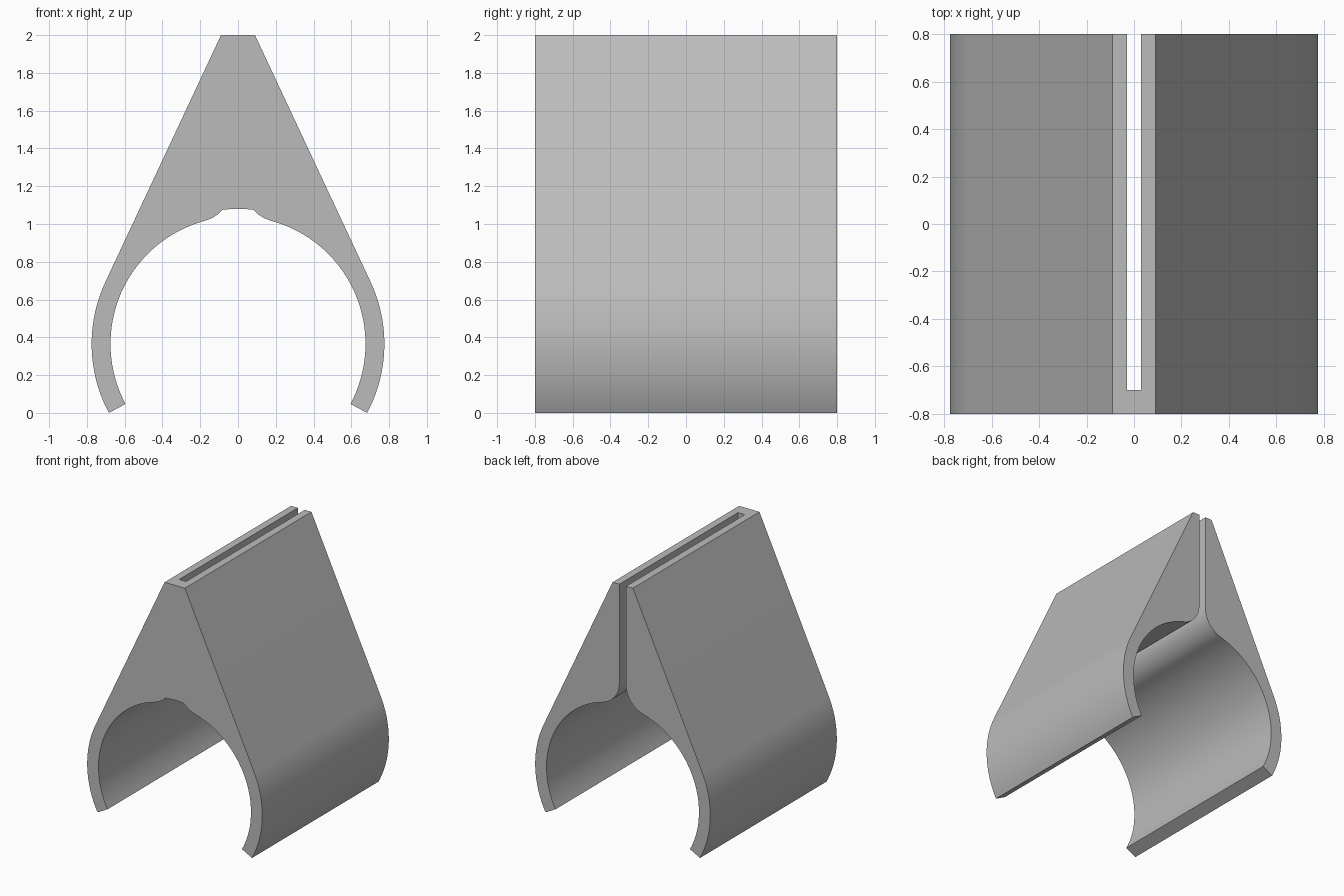
import bpy, bmesh
from math import sin, cos, acos, asin, atan2, hypot, sqrt, pi

cube = bpy.data.objects.get("Cube")
if cube:
    bpy.data.objects.remove(cube, do_unlink=True)

# Main dimensions
BORE_Z, R_IN, R_OUT, R_WEB = 0.365, 0.675, 0.775, 0.715
TOP_X, TOP_Z, SLOT_X, FILLET = 0.09, 2.0, 0.03, 0.2
Y_FRONT, Y_WEB, Y_BACK = -0.8, -0.7, 0.8


def arc(cx, cz, r, a, b, n):
    return [(cx + r * cos(a + (b - a) * i / n), cz + r * sin(a + (b - a) * i / n))
            for i in range(n + 1)]


# Derived angles: jaw end, tangent flank, slot-mouth fillet, web junction
end = -asin(BORE_Z / R_OUT)
rise = TOP_Z - BORE_Z
tangent = asin(R_OUT / hypot(TOP_X, rise)) - atan2(TOP_X, rise)
fx, d = SLOT_X + FILLET, R_IN + FILLET
fz = BORE_Z + sqrt(d * d - fx * fx)
mouth = acos(fx / d)
join = mouth + pi - acos((FILLET**2 + d * d - R_WEB**2) / (2 * FILLET * d))

# Half profile: outer jaw, flank, slot wall, fillet, bore
wall = [(SLOT_X, TOP_Z)] + arc(fx, fz, FILLET, pi, join, 8)
half = arc(0, BORE_Z, R_OUT, end, tangent, 24) + [(TOP_X, TOP_Z)]
first = len(half)
half += wall
last = len(half) - 1
half += arc(fx, fz, FILLET, join, mouth + pi, 6)[1:]
half += arc(0, BORE_Z, R_IN, mouth, end, 40)[1:]

bm = bmesh.new()
rings = {}
for side in (1, -1):
    for y in (Y_FRONT, Y_WEB, Y_BACK):
        rings[side, y] = [bm.verts.new((side * x, y, z)) for x, z in half]
    a, b, c = (rings[side, y] for y in (Y_FRONT, Y_WEB, Y_BACK))
    for i in range(len(half)):
        j = (i + 1) % len(half)
        bm.faces.new((b[i], b[j], c[j], c[i]))
        if not first <= i < last:
            bm.faces.new((a[i], a[j], b[j], b[i]))
    bm.faces.new(c)

# Front web that closes the slot
jx, jz = half[last]
ja = atan2(jz - BORE_Z, jx)
under = arc(0, BORE_Z, R_WEB, ja, pi - ja, 8)[1:-1]
web = {}
for y in (Y_FRONT, Y_WEB):
    mid = [bm.verts.new((x, y, z)) for x, z in under]
    web[y] = [rings[1, y][last]] + mid + [rings[-1, y][last]]
fr, fl = rings[1, Y_FRONT], rings[-1, Y_FRONT]
br, bl = rings[1, Y_WEB], rings[-1, Y_WEB]
for i in range(len(under) + 1):
    p, q = web[Y_FRONT], web[Y_WEB]
    bm.faces.new((p[i], p[i + 1], q[i + 1], q[i]))
bm.faces.new((fr[first], fl[first], bl[first], br[first]))
bm.faces.new(br[first:last] + web[Y_WEB] + bl[first:last][::-1])
bm.faces.new(fr[:first + 1] + fl[:first + 1][::-1] + fl[last:][::-1]
             + web[Y_FRONT][1:-1][::-1] + fr[last:])
bmesh.ops.recalc_face_normals(bm, faces=bm.faces[:])

mesh = bpy.data.meshes.new("clip_body")
bm.to_mesh(mesh)
bm.free()
clip = bpy.data.objects.new("clip_body", mesh)
bpy.context.collection.objects.link(clip)

# Plain grey
grey = bpy.data.materials.new("plain_grey")
grey.use_nodes = True
color = (0.5, 0.5, 0.5, 1)
grey.diffuse_color = color
grey.node_tree.nodes["Principled BSDF"].inputs["Base Color"].default_value = color
mesh.materials.append(grey)

bpy.ops.object.select_all(action='DESELECT')
clip.select_set(True)
bpy.context.view_layer.objects.active = clip
bpy.ops.object.shade_smooth_by_angle(angle=pi / 6)
